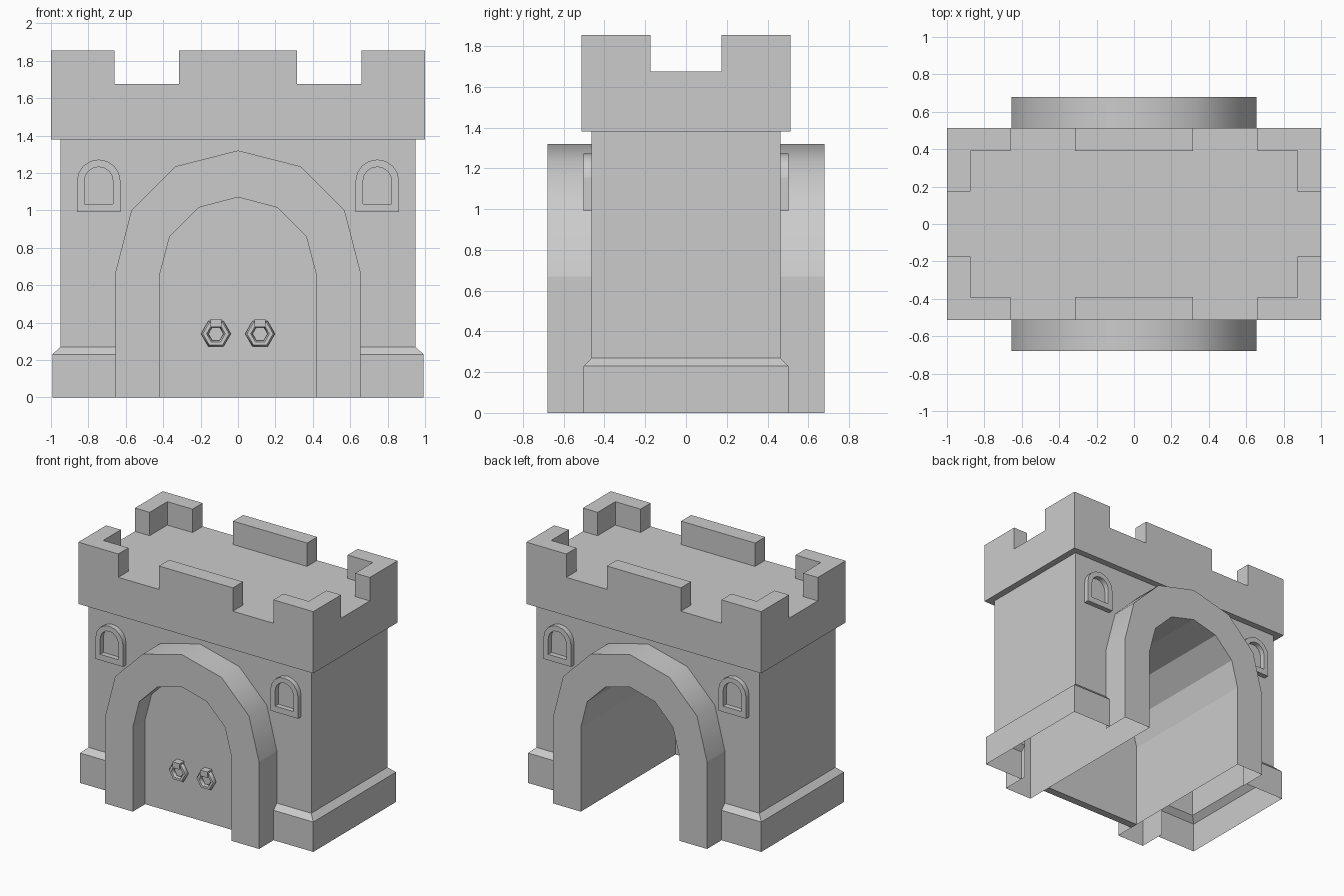
import bpy, bmesh, math

cube = bpy.data.objects.get("Cube")
if cube:
    bpy.data.objects.remove(cube, do_unlink=True)

stone = bpy.data.materials.new("grey_stone")
stone.use_nodes = True
stone.diffuse_color = (0.6, 0.6, 0.6, 1)
stone.node_tree.nodes["Principled BSDF"].inputs["Base Color"].default_value = (0.6, 0.6, 0.6, 1)


def finish(name, bm):
    """Weld, orient and link a part."""
    bmesh.ops.remove_doubles(bm, verts=bm.verts, dist=0.0005)
    bmesh.ops.recalc_face_normals(bm, faces=bm.faces)
    me = bpy.data.meshes.new(name)
    bm.to_mesh(me)
    bm.free()
    me.materials.append(stone)
    ob = bpy.data.objects.new(name, me)
    bpy.context.collection.objects.link(ob)
    return ob


def face(bm, pts, smooth=False):
    f = bm.faces.new([bm.verts.new(p) for p in pts])
    f.smooth = smooth


def strip(bm, a, b, smooth=lambda p, q: False):
    """Row of quads between two matching open paths."""
    for i in range(len(a) - 1):
        face(bm, (a[i], a[i + 1], b[i + 1], b[i]), smooth(a[i], a[i + 1]))


def prism(name, outline, axis, lo, hi):
    """Solid from a closed 2D outline, extruded along y or z."""
    place = (lambda p, h: (p[0], h, p[1])) if axis == "y" else (lambda p, h: (p[0], p[1], h))
    a = [place(p, lo) for p in outline]
    b = [place(p, hi) for p in outline]
    bm = bmesh.new()
    face(bm, a)
    face(bm, b)
    strip(bm, a + a[:1], b + b[:1])
    return finish(name, bm)


def box(name, x0, x1, y0, y1, z0, z1):
    return prism(name, [(x0, y0), (x1, y0), (x1, y1), (x0, y1)], "z", z0, z1)


def mirrored(half):
    """Full arch from its +x half, which ends at the crown."""
    return half + [(-x, z) for x, z in reversed(half[:-1])]


def at(profile, y):
    return [(x, y, z) for x, z in profile]


# Main dimensions
BX, BY = 0.948, 0.463          # wall faces
PX, PY = 0.993, 0.503          # plinth faces
ARCH_Y, AX = 0.68, 0.655       # arch front and half width
PLINTH, LEDGE, EAVES = 0.23, 0.27, 1.38
outer = mirrored([(AX, 0), (AX, LEDGE), (AX, 0.67), (0.57, 1.0), (0.335, 1.235), (0, 1.32)])
inner = mirrored([(0.42, 0), (0.42, LEDGE), (0.42, 0.65), (0.365, 0.86), (0.21, 1.015), (0, 1.07)])

# Walls, plinth, arches and passage as one shell, open underneath
bm = bmesh.new()
for s in (-1, 1):
    face(bm, at([(-BX, LEDGE), (-BX, EAVES), (BX, EAVES), (BX, LEDGE)] + outer[1:-1], s * BY))
    strip(bm, at(outer, s * ARCH_Y), at(outer, s * BY), lambda p, q: abs(p[0] - q[0]) > 0.01)
    strip(bm, at(outer, s * ARCH_Y), at(inner, s * ARCH_Y))
    face(bm, [(s * BX, y, z) for y, z in ((-BY, LEDGE), (BY, LEDGE), (BY, EAVES), (-BY, EAVES))])

    def course(x, y, z):
        return [(s * AX, -y, z), (s * x, -y, z), (s * x, y, z), (s * AX, y, z)]
    strip(bm, course(PX, PY, 0), course(PX, PY, PLINTH))
    strip(bm, course(PX, PY, PLINTH), course(BX, BY, LEDGE))
strip(bm, at(inner, -ARCH_Y), at(inner, ARCH_Y))
finish("gatehouse_walls", bm)

# Overhanging top with battlements
CX, CY, FLOOR, TOP = 1.0, 0.513, 1.675, 1.855
box("parapet_block", -CX, CX, -CY, CY, EAVES, FLOOR)
for s, end in ((-1, "front"), (1, "back")):
    box(end + "_middle_merlon", -0.315, 0.315, *sorted((s * 0.39, s * CY)), FLOOR, TOP)
    for t, side in ((-1, "right"), (1, "left")):
        corner = [(CX, CY), (0.66, CY), (0.66, 0.39), (0.875, 0.39), (0.875, 0.175), (CX, 0.175)]
        prism(f"{end}_{side}_corner_merlon", [(t * x, s * y) for x, y in corner], "z", FLOOR, TOP)

# Door closing the front of the passage
prism("door", inner, "y", -0.53, -0.47)


# Arched window frames on both long walls
def window_outline(x, r, sill):
    arc = [math.pi * i / 8 for i in range(9)]
    pts = [(x + r * math.cos(a), 1.155 + r * math.sin(a)) for a in arc]
    return [(x + r, sill)] + pts + [(x - r, sill), (x + r, sill)]


for s, end in ((-1, "front"), (1, "back")):
    for t, side in ((-1, "right"), (1, "left")):
        rim = window_outline(t * 0.745, 0.117, 0.99)
        hole = window_outline(t * 0.745, 0.077, 1.035)
        near, far = s * 0.502, s * BY
        curved = lambda p, q: p[2] > 1.15 and q[2] > 1.15
        bm = bmesh.new()
        strip(bm, at(rim, far), at(rim, near), curved)
        strip(bm, at(rim, near), at(hole, near))
        strip(bm, at(hole, near), at(hole, far), curved)
        finish(f"{end}_{side}_window_frame", bm)

# Six-sided ring handles, each hung from a small staple
for t, side in ((-1, "right"), (1, "left")):
    bpy.ops.mesh.primitive_torus_add(location=(t * 0.118, -0.553, 0.34), rotation=(math.pi / 2, 0, 0),
                                     major_segments=6, minor_segments=6,
                                     major_radius=0.06, minor_radius=0.02)
    ring = bpy.context.object
    ring.name = side + "_door_ring"
    ring.data.materials.append(stone)
    bpy.ops.object.shade_smooth_by_angle(angle=math.radians(62))
    x = t * 0.118
    box(side + "_ring_staple", x - 0.03, x + 0.03, -0.585, -0.53, 0.4, 0.42)
    box(side + "_staple_front", x - 0.03, x + 0.03, -0.585, -0.572, 0.375, 0.4)
